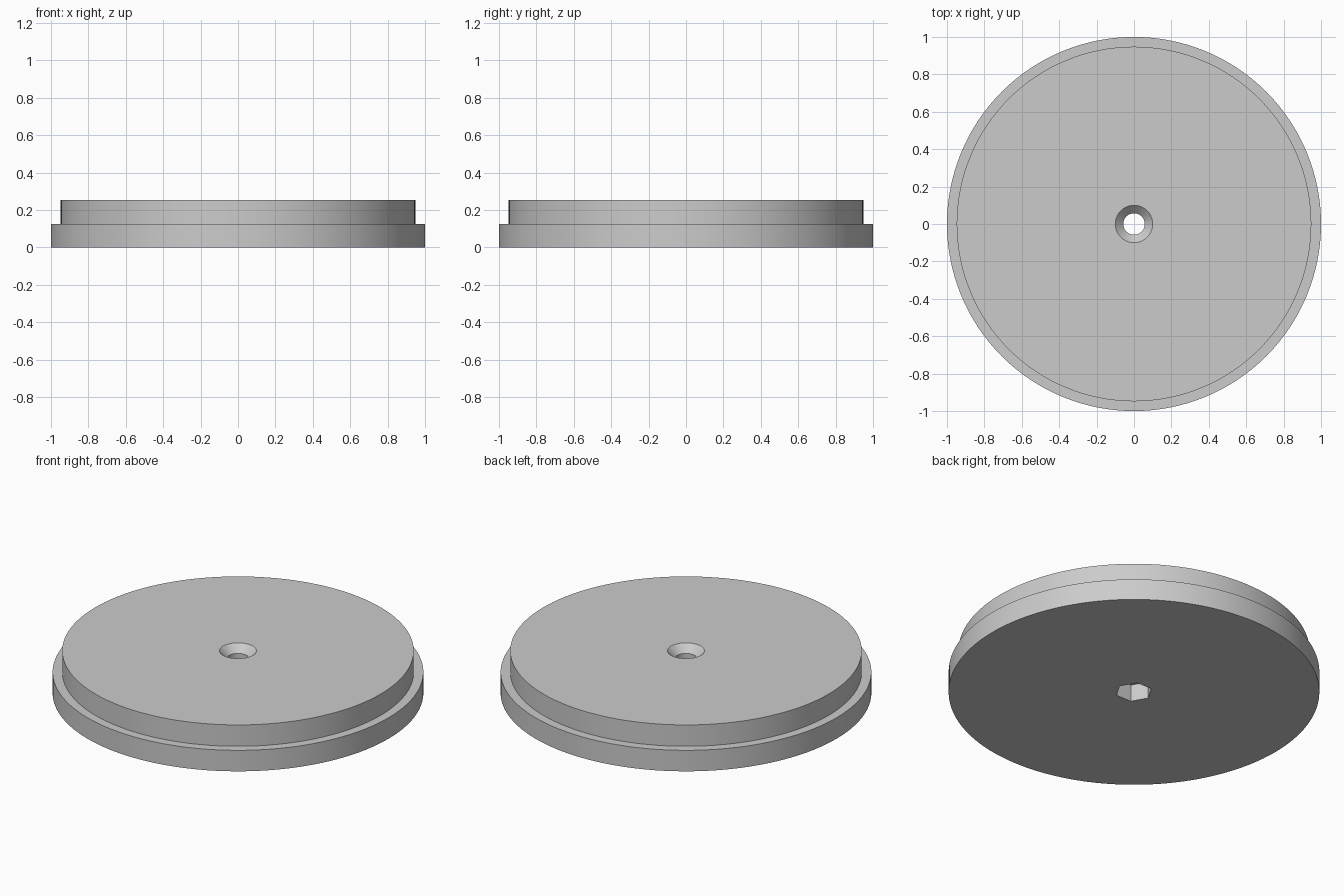
import bpy, bmesh, math
from mathutils import Matrix

if "Cube" in bpy.data.objects:
    bpy.data.objects.remove(bpy.data.objects["Cube"], do_unlink=True)

SEGMENTS = 128
HEIGHT, STEP = 0.252, 0.125
RIM_R, TOP_R = 1.0, 0.948
BORE_R, SINK_R = 0.057, 0.1
POCKET_DEPTH = 0.1

# Plain grey finish
grey = bpy.data.materials.new("light_grey")
grey.use_nodes = True
colour = (0.6, 0.6, 0.6, 1)
grey.diffuse_color = colour
grey.node_tree.nodes["Principled BSDF"].inputs["Base Color"].default_value = colour


def add_object(name, bm):
    bmesh.ops.recalc_face_normals(bm, faces=bm.faces)
    mesh = bpy.data.meshes.new(name)
    bm.to_mesh(mesh)
    bm.free()
    obj = bpy.data.objects.new(name, mesh)
    obj.data.materials.append(grey)
    bpy.context.collection.objects.link(obj)
    return obj


def lathe(name, profile):
    """Revolve a closed (radius, height) outline around z."""
    bm = bmesh.new()
    verts = [bm.verts.new((r, 0, z)) for r, z in profile]
    edges = [bm.edges.new((v, verts[i - 1])) for i, v in enumerate(verts)]
    bmesh.ops.spin(bm, geom=verts + edges, cent=(0, 0, 0), axis=(0, 0, 1),
                   angle=math.tau, steps=SEGMENTS, use_merge=True)
    bmesh.ops.remove_doubles(bm, verts=bm.verts, dist=1e-5)
    return add_object(name, bm)


# Stepped disc with a through bore and a countersink on top
disc = lathe("stepped_disc", [
    (BORE_R, 0), (RIM_R, 0), (RIM_R, STEP), (TOP_R, STEP),
    (TOP_R, HEIGHT), (SINK_R, HEIGHT), (BORE_R, HEIGHT - SINK_R + BORE_R)])

# Hexagonal nut pocket underneath, corners on the x axis
bm = bmesh.new()
bmesh.ops.create_cone(bm, cap_ends=True, segments=6, radius1=SINK_R,
                      radius2=SINK_R, depth=2 * POCKET_DEPTH,
                      matrix=Matrix.Rotation(math.radians(30), 4, "Z"))
# Turn the hexagon so that a corner lies on +x
bm.verts.ensure_lookup_table()
corner = bm.verts[0].co
bmesh.ops.rotate(bm, verts=bm.verts, cent=(0, 0, 0),
                 matrix=Matrix.Rotation(-math.atan2(corner.y, corner.x), 3, "Z"))
cutter = add_object("nut_pocket_cutter", bm)
cutter.hide_render = True

cut = disc.modifiers.new("nut_pocket", "BOOLEAN")
cut.operation = "DIFFERENCE"
cut.solver = "EXACT"
cut.object = cutter

bpy.ops.object.select_all(action="DESELECT")
disc.select_set(True)
bpy.context.view_layer.objects.active = disc
bpy.ops.object.modifier_apply(modifier=cut.name)
bpy.data.objects.remove(cutter, do_unlink=True)
bpy.ops.object.shade_smooth_by_angle(angle=math.radians(30))
